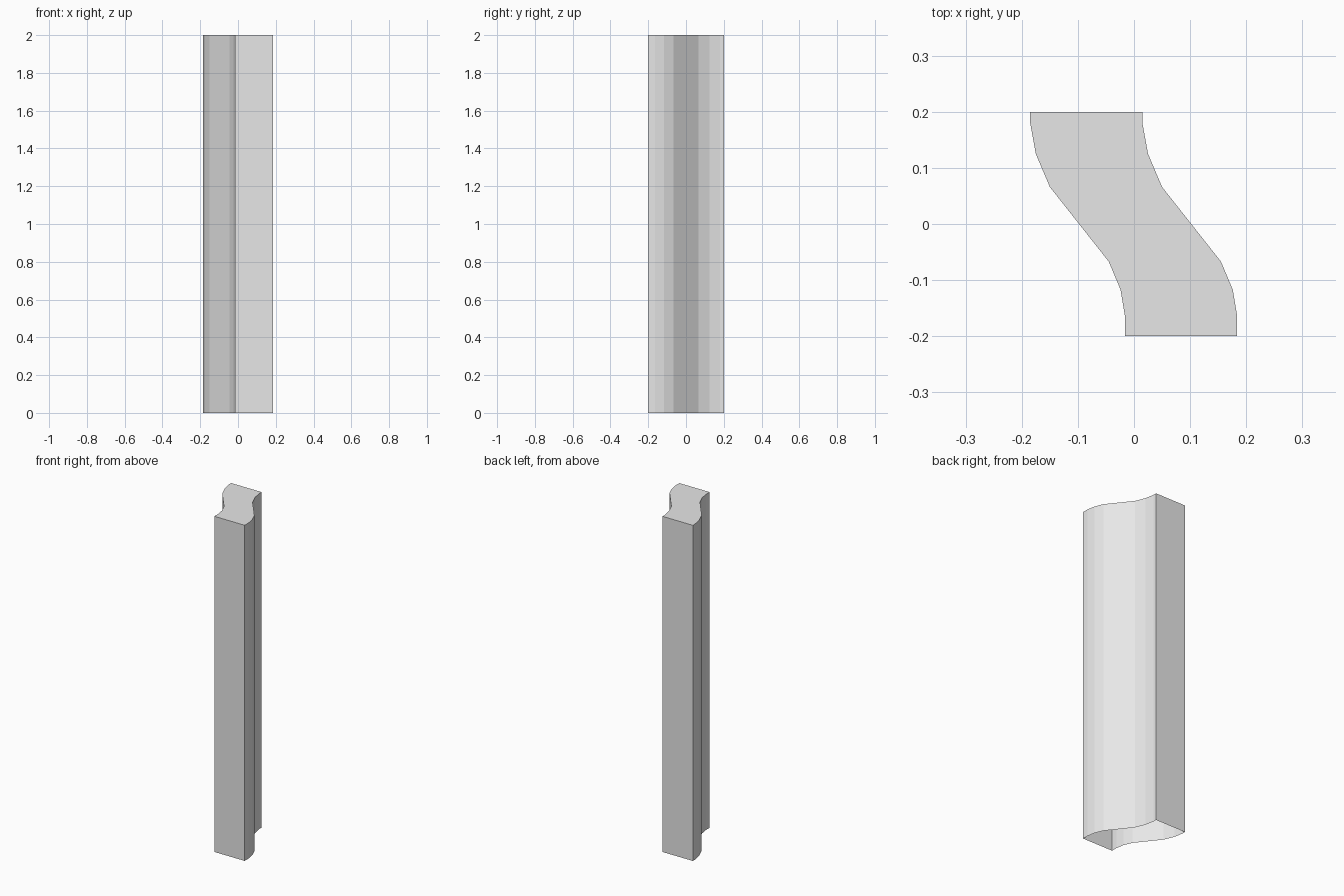
import bpy
import bmesh

cube = bpy.data.objects.get("Cube")
if cube:
    bpy.data.objects.remove(cube, do_unlink=True)

HEIGHT = 2.0
WIDTH = 0.2

# S-shaped edge of the cross-section, back to front
s_edge = [(-0.185, 0.2), (-0.185, 0.18), (-0.175, 0.125), (-0.15, 0.066),
          (-0.045, -0.067), (-0.024, -0.117), (-0.016, -0.165), (-0.016, -0.2)]
outline = s_edge + [(x + WIDTH, y) for x, y in reversed(s_edge)]

# Plain grey material
grey = bpy.data.materials.new("light_grey")
grey.use_nodes = True
colour = (0.8, 0.8, 0.8, 1.0)
grey.diffuse_color = colour
grey.node_tree.nodes["Principled BSDF"].inputs["Base Color"].default_value = colour

# Curved post: walls and a top cap, open underneath
bm = bmesh.new()
bottom = [bm.verts.new((x, y, 0)) for x, y in outline]
top = [bm.verts.new((x, y, HEIGHT)) for x, y in outline]
count = len(outline)
for i in range(count):
    j = (i + 1) % count
    bm.faces.new((bottom[i], bottom[j], top[j], top[i]))
bm.faces.new(top)

mesh = bpy.data.meshes.new("curved_post")
bm.to_mesh(mesh)
bm.free()
mesh.materials.append(grey)
post = bpy.data.objects.new("curved_post", mesh)
bpy.context.collection.objects.link(post)
